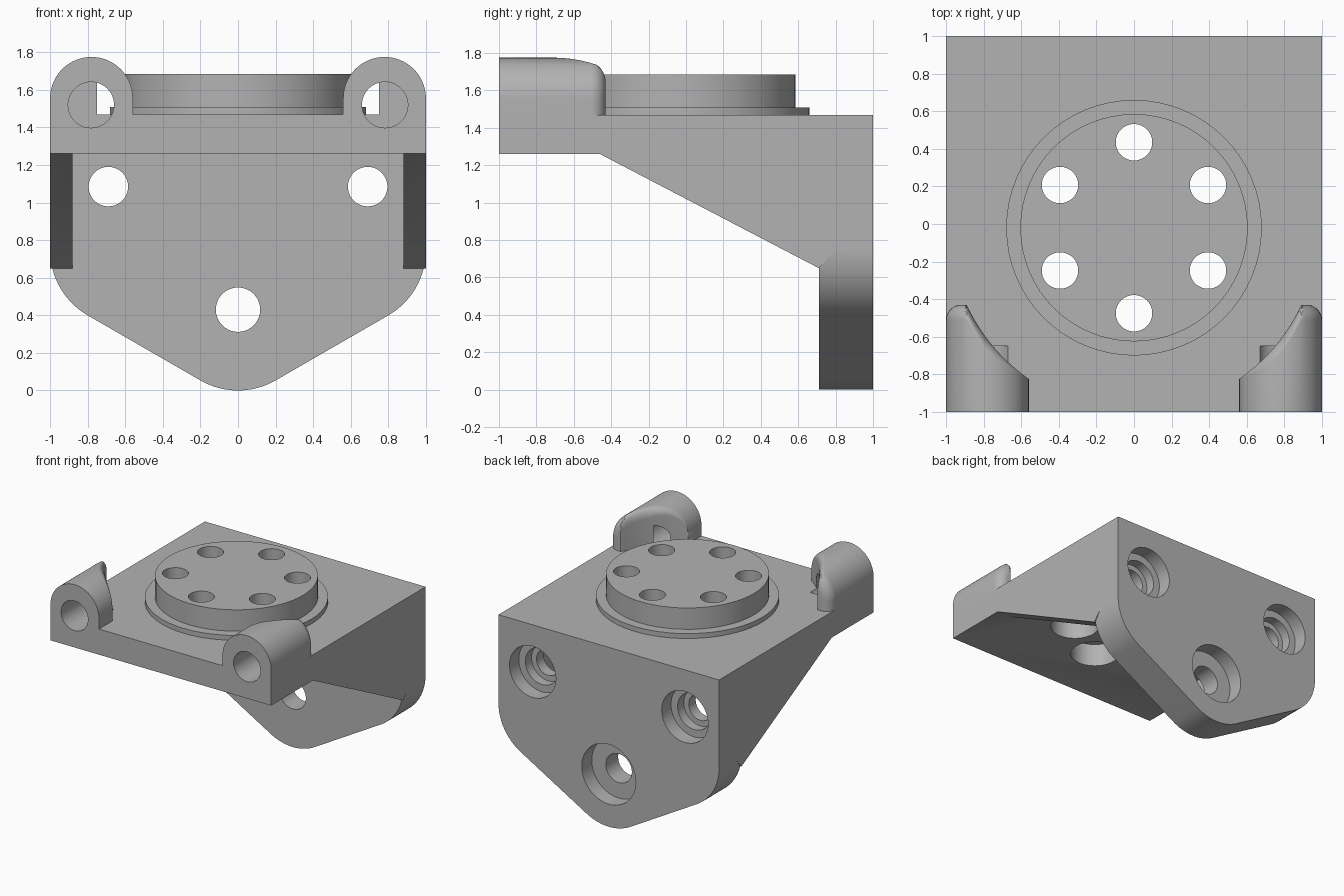
import bpy, bmesh, math
from mathutils import Matrix, Vector

cube = bpy.data.objects.get("Cube")
if cube:
    bpy.data.objects.remove(cube, do_unlink=True)

grey = bpy.data.materials.new("machined_grey")
grey.use_nodes = True
COLOUR = (0.45, 0.45, 0.45, 1)
grey.diffuse_color = COLOUR
grey.node_tree.nodes["Principled BSDF"].inputs["Base Color"].default_value = COLOUR

TOP, UNDER = 1.47, 1.26      # plate surfaces
BACK_IN = 0.71               # inner face of the back plate
HUB_Y = -0.02                # centre of the disc


def finish(bm, name):
    bmesh.ops.recalc_face_normals(bm, faces=bm.faces)
    mesh = bpy.data.meshes.new(name)
    bm.to_mesh(mesh)
    bm.free()
    mesh.materials.append(grey)
    ob = bpy.data.objects.new(name, mesh)
    bpy.context.collection.objects.link(ob)
    return ob


def prism(name, points, offset):
    """Close a 3D outline and extrude it by an offset."""
    bm = bmesh.new()
    face = bm.faces.new([bm.verts.new(p) for p in points])
    ext = bmesh.ops.extrude_face_region(bm, geom=[face])
    moved = [v for v in ext["geom"] if isinstance(v, bmesh.types.BMVert)]
    bmesh.ops.translate(bm, verts=moved, vec=offset)
    return finish(bm, name)


def cylinder(name, r, start, end):
    """Cylinder between two points."""
    a, b = Vector(start), Vector(end)
    turn = Vector((0, 0, 1)).rotation_difference(b - a).to_matrix().to_4x4()
    bm = bmesh.new()
    bmesh.ops.create_cone(bm, cap_ends=True, segments=64, radius1=r, radius2=r,
                          depth=(b - a).length,
                          matrix=Matrix.Translation((a + b) / 2) @ turn)
    return finish(bm, name)


def combine(body, other, operation):
    mod = body.modifiers.new(other.name, 'BOOLEAN')
    mod.operation, mod.solver, mod.object = operation, 'EXACT', other
    bpy.context.view_layer.objects.active = body
    bpy.ops.object.modifier_apply(modifier=mod.name)
    bpy.data.objects.remove(other, do_unlink=True)


def arc(cx, cz, r, a0, a1, n=16):
    angles = [math.radians(a0 + (a1 - a0) * i / n) for i in range(n + 1)]
    return [(cx + r * math.cos(a), cz + r * math.sin(a)) for a in angles]


def lug(side):
    """Round-topped lug, scooped around the disc, with a softened rear edge."""
    cx, cz, R, scoop, tip = 0.78, 1.555, 0.22, 0.98, -0.43
    n, steps = 40, 8
    bm = bmesh.new()

    def ring(t, front=False):
        top, low = [], []
        for i in range(n + 1):
            a = math.pi * (1 - i / n)
            soft = 0.08 * min(1, 1 + math.cos(a))
            r = R - soft * (1 - math.cos(t))
            x, z = cx + r * math.cos(a), cz + r * math.sin(a)
            y = HUB_Y - math.sqrt(max(0, scoop ** 2 - x * x))
            y = -1 if front else min(tip, y) - soft * (1 - math.sin(t))
            top.append(bm.verts.new((side * x, y, z)))
            low.append(bm.verts.new((side * x, y, TOP - 0.05)))
        return top, low

    rings = [ring(0, True)] + [ring(math.pi / 2 * k / steps) for k in range(steps + 1)]
    for (t0, l0), (t1, l1) in zip(rings, rings[1:]):
        for i in range(n):
            bm.faces.new((t0[i], t0[i + 1], t1[i + 1], t1[i]))
            bm.faces.new((l0[i], l0[i + 1], l1[i + 1], l1[i]))
        for e in (0, n):
            bm.faces.new((t0[e], t1[e], l1[e], l0[e]))
    for top, low in (rings[0], rings[-1]):
        for i in range(n):
            bm.faces.new((top[i], top[i + 1], low[i + 1], low[i]))
    bmesh.ops.remove_doubles(bm, verts=bm.verts, dist=1e-5)
    return finish(bm, "lug")


# Top plate
body = prism("mounting_bracket", [(-1, -1, UNDER), (1, -1, UNDER), (1, 1, UNDER), (-1, 1, UNDER)],
             (0, 0, TOP - UNDER))

# Back plate with rounded point at the bottom
half = arc(0, 0.4, 0.4, -90, -60, 8) + arc(0.6, 0.746, 0.4, -60, 0) + [(1, TOP)]
outline = half + [(-x, z) for x, z in reversed(half[1:])]
combine(body, prism("back_plate", [(x, BACK_IN, z) for x, z in outline], (0, 1 - BACK_IN, 0)), 'UNION')

# Side gussets and lugs
for s in (-1, 1):
    tri = [(-0.46, UNDER), (BACK_IN, 0.65), (0.8, 0.75), (0.8, 1.4), (-0.46, 1.4)]
    combine(body, prism("gusset", [(s, y, z) for y, z in tri], (-0.12 * s, 0, 0)), 'UNION')
    combine(body, lug(s), 'UNION')

# Stepped disc on top
combine(body, cylinder("disc_flange", 0.68, (0, HUB_Y, 1.4), (0, HUB_Y, 1.51)), 'UNION')
combine(body, cylinder("disc", 0.605, (0, HUB_Y, 1.42), (0, HUB_Y, 1.685)), 'UNION')

# Blind lug holes
for s in (-1, 1):
    combine(body, cylinder("lug_hole", 0.122, (s * 0.782, -1.1, 1.52), (s * 0.782, -0.65, 1.52)), 'DIFFERENCE')

# Ring of disc holes, counterbored from below
for i in range(6):
    a = math.radians(30 + 60 * i)
    x, y = 0.455 * math.cos(a), HUB_Y + 0.455 * math.sin(a)
    for r, top in ((0.187, 1.45), (0.097, 1.8)):
        combine(body, cylinder("disc_hole", r, (x, y, 1.15), (x, y, top)), 'DIFFERENCE')

# Back plate holes, counterbored from behind: (x, z, radius and inner end of each step)
upper = ((0.21, 0.88), (0.15, 0.8), (0.105, 0.6))
lower = ((0.245, 0.87), (0.118, 0.6))
for x, z, bores in ((-0.69, 1.085, upper), (0.69, 1.085, upper), (0, 0.43, lower)):
    for r, y in bores:
        combine(body, cylinder("back_hole", r, (x, 1.1, z), (x, y, z)), 'DIFFERENCE')

bpy.ops.object.select_all(action='DESELECT')
body.select_set(True)
bpy.context.view_layer.objects.active = body
bpy.ops.object.shade_smooth_by_angle(angle=math.radians(30))
